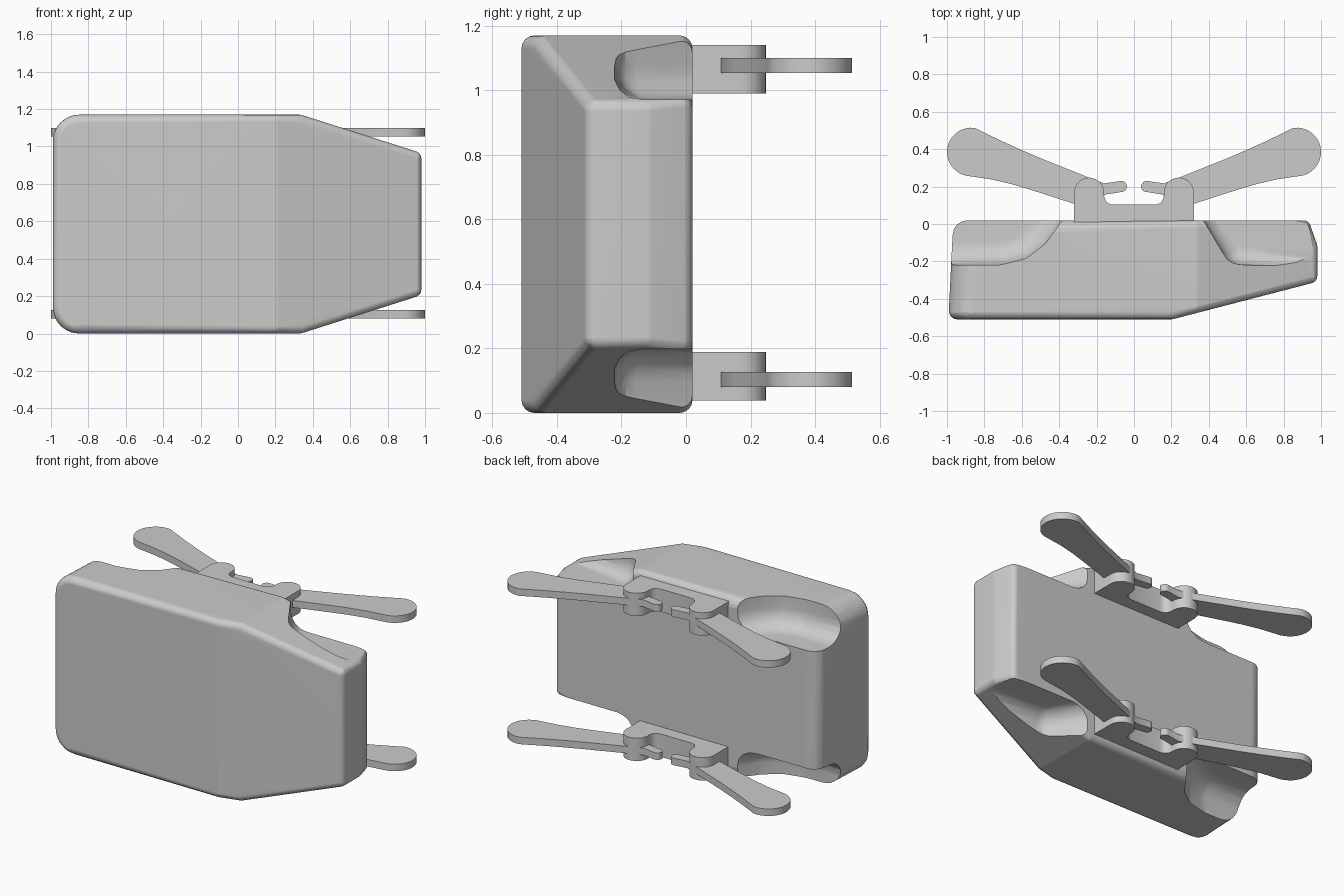
import bpy, bmesh
from math import sin, cos, pi, radians

if "Cube" in bpy.data.objects:
    bpy.data.objects.remove(bpy.data.objects["Cube"])

H = 1.17  # body height


def finish(bm, name):
    bmesh.ops.recalc_face_normals(bm, faces=bm.faces[:])
    if bm.calc_volume(signed=True) < 0:
        bmesh.ops.reverse_faces(bm, faces=bm.faces[:])
    me = bpy.data.meshes.new(name)
    bm.to_mesh(me)
    bm.free()
    ob = bpy.data.objects.new(name, me)
    bpy.context.collection.objects.link(ob)
    return ob


def smooth(ob, angle=30):
    bpy.ops.object.select_all(action='DESELECT')
    ob.select_set(True)
    bpy.context.view_layer.objects.active = ob
    bpy.ops.object.shade_smooth_by_angle(angle=radians(angle))


def arc(cx, cy, r, a0, a1, n):
    return [(cx + r * cos(radians(a0 + (a1 - a0) * i / n)),
             cy + r * sin(radians(a0 + (a1 - a0) * i / n))) for i in range(n + 1)]


def prism(name, pts, z0, z1):
    """Extrude a plan profile from z0 to z1."""
    bm = bmesh.new()
    lo, hi = [[bm.verts.new((x, y, z)) for x, y in pts] for z in (z0, z1)]
    bm.faces.new(lo)
    bm.faces.new(hi)
    for i in range(len(pts)):
        j = (i + 1) % len(pts)
        bm.faces.new((lo[i], lo[j], hi[j], hi[i]))
    return finish(bm, name)


def rounded_hull(name, balls):
    """Convex solid with rounded edges: hull of balls (x, y, z, r)."""
    pts = set()
    for x, y, z, r in balls:
        for i in range(9):
            t = pi * i / 8
            for j in range(16):
                p = 2 * pi * j / 16
                pts.add((round(x + r * sin(t) * cos(p), 4), round(y + r * sin(t) * sin(p), 4),
                         round(z + r * cos(t), 4)))
    src = bmesh.new()
    for p in sorted(pts):
        src.verts.new(p)
    geom = bmesh.ops.convex_hull(src, input=src.verts[:])['geom']
    # copy only the hull faces into a clean mesh
    bm, seen = bmesh.new(), {}
    for f in [g for g in geom if isinstance(g, bmesh.types.BMFace)]:
        vs = []
        for v in f.verts:
            k = v.co.to_tuple(4)
            if k not in seen:
                seen[k] = bm.verts.new(v.co)
            vs.append(seen[k])
        bm.faces.new(vs)
    src.free()
    print(name, len(bm.faces), "open edges", sum(not e.is_manifold for e in bm.edges),
          "volume", bm.calc_volume(signed=True))
    return finish(bm, name)


# Body: balls in the upper corners, mirrored to the lower ones
balls = []
for x, y, r in ((-.99, -.51, .045), (-.97, .02, .08)):      # big rounded left corners
    for px, pz in arc(x + .14, H - .14, .14 - r, 90, 180, 6):
        balls.append((px, y + (r if y < 0 else -r), pz, r))
r = .04
balls += [(.2, -.51 + r, H - r, r), (.33, -.476 + r, H - r, r),
          (.98 - r, -.31 + .8 * r, .965 - .73 * r, r), (.98 - r, -.12, .965 - .73 * r, r),
          (.945 - r, .02 - r, .975 - .73 * r, r), (.33, .02 - r, H - r, r)]
body = rounded_hull("body", balls + [(x, y, H - z, r) for x, y, z, r in balls])

# Hand scoops in the four back corners
left = [(-1.3, .3), (-1.3, -.1), (-.73, -.1), (-.63, -.075), (-.56, -.02), (-.5, .06), (-.42, .3)]
right = [(1.4, .3), (1.4, -.168), (.568, -.117), (.32, .3)]
for pts, rad in ((left, .12), (right, .1)):
    for flip in (False, True):
        zs = (.972 + rad, 1.5)
        cut = rounded_hull("scoop_cutter", [(x, y, H - z if flip else z, rad)
                                            for x, y in pts for z in zs])
        cut.hide_render = True
        m = body.modifiers.new("scoop", 'BOOLEAN')
        m.operation, m.solver, m.object = 'DIFFERENCE', 'EXACT', cut
        bpy.context.view_layer.update()
        dg = bpy.context.evaluated_depsgraph_get()
        result = bpy.data.meshes.new_from_object(body.evaluated_get(dg))
        body.modifiers.clear()
        print("after cut:", len(result.polygons))
        if len(result.polygons) > 20:
            body.data = result
        bpy.data.objects.remove(cut)
smooth(body, 32)
w = body.modifiers.new("weighted", 'WEIGHTED_NORMAL')
w.keep_sharp = True

# Clip bracket: two rounded posts joined by a low bar
half = [(.11, .103)] + arc(.11, .153, .05, -70, 0, 4)
half += arc(.24, .168, .08, 180, 0, 14) + [(.32, .01)]
bracket = half + [(-x, y) for x, y in reversed(half)]

# Clip lever: paddle end, curved shank and short inner nub
lever = arc(.87, .385, .13, -88, 98, 16)
lever += [(.79, .483), (.7, .44), (.6, .395), (.5, .352), (.4, .312), (.3, .272), (.22, .24),
          (.16, .217)]
lever += arc(.068, .2, .03, 80, 280, 8)
lever += [(.15, .158), (.2, .13), (.32, .108), (.45, .15), (.55, .182), (.65, .212), (.76, .238)]

for tag, z, zc in (("lower", .113, .103), ("upper", H - .105, 1.077)):
    smooth(prism(tag + "_bracket", bracket, z - .075, z + .075))
    for side, s in (("left", -1), ("right", 1)):
        smooth(prism(f"{tag}_{side}_lever", [(s * x, y) for x, y in lever], zc - .023, zc + .023))
